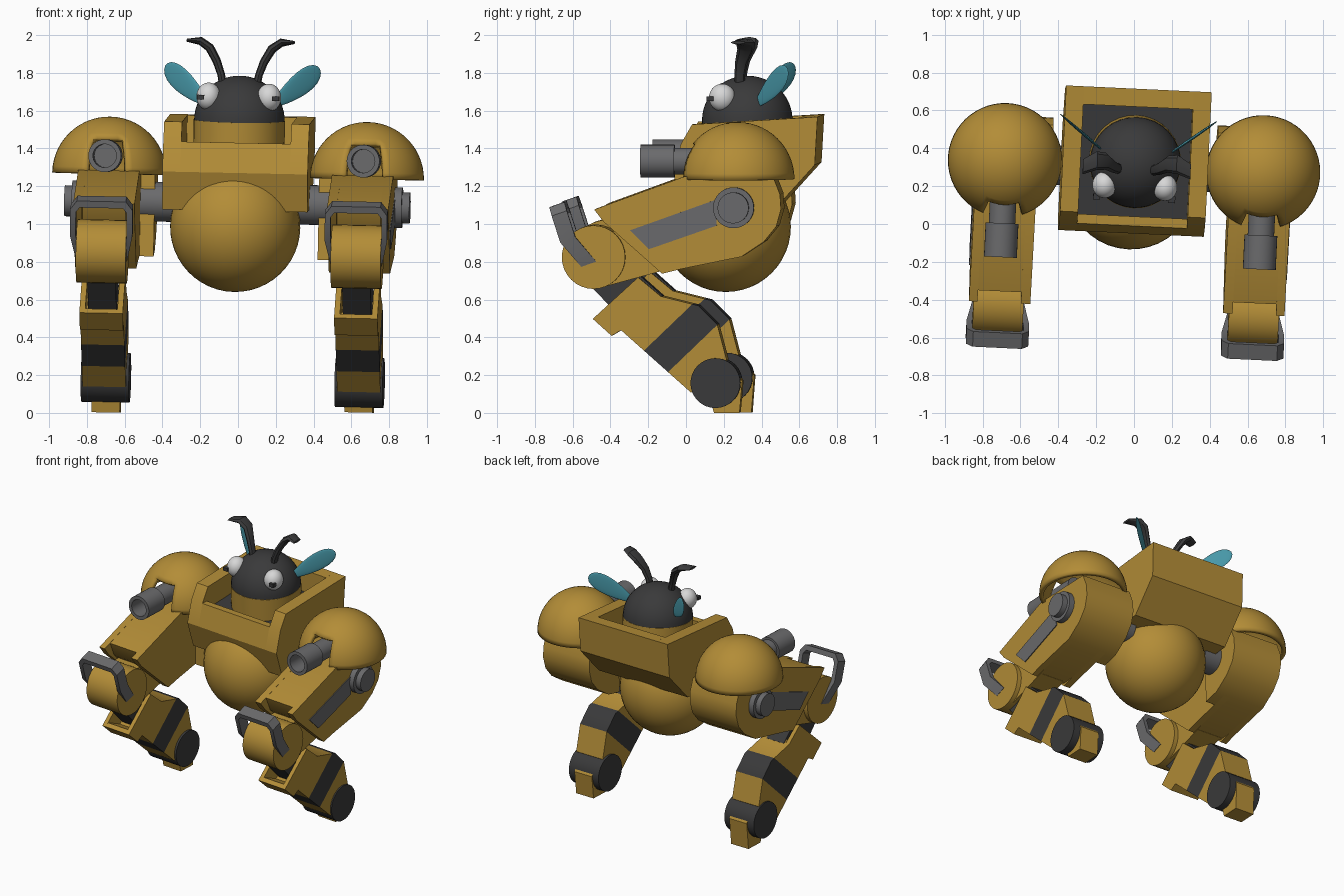
import bpy, bmesh, math
from mathutils import Matrix, Vector

if "Cube" in bpy.data.objects:
    bpy.data.objects.remove(bpy.data.objects["Cube"])


def material(name, rgb):
    m = bpy.data.materials.new(name)
    m.diffuse_color = (*rgb, 1)
    m.use_nodes = True
    m.node_tree.nodes["Principled BSDF"].inputs["Base Color"].default_value = m.diffuse_color
    return m


YELLOW = material("ochre_yellow", (0.45, 0.265, 0.038))
DARK = material("charcoal", (0.042, 0.042, 0.043))
GREY = material("steel_grey", (0.145, 0.145, 0.15))
WHITE = material("eye_white", (0.68, 0.68, 0.68))
TEAL = material("wing_teal", (0.065, 0.32, 0.40))

# Whole figure leans and turns slightly
PIVOT = Vector((0, 0.3, 1.25))
POSE = (Matrix.Translation(PIVOT) @ Matrix.Rotation(math.radians(-2.7), 4, 'Z')
        @ Matrix.Rotation(math.radians(1.2), 4, 'Y') @ Matrix.Translation(-PIVOT))
LIMB = Vector((0, 0.032, 0.014))


def finish(bm, name, mats, offset=None, recalc=True):
    if recalc:
        bmesh.ops.recalc_face_normals(bm, faces=bm.faces[:])
    bmesh.ops.transform(bm, matrix=POSE @ Matrix.Translation(offset or (0, 0, 0)), verts=bm.verts)
    bm.normal_update()
    for f in bm.faces:
        f.smooth = True
    for e in bm.edges:
        e.smooth = e.calc_face_angle(0) < math.radians(32)
    me = bpy.data.meshes.new(name)
    bm.to_mesh(me)
    bm.free()
    for m in (mats if isinstance(mats, tuple) else (mats,)):
        me.materials.append(m)
    ob = bpy.data.objects.new(name, me)
    bpy.context.collection.objects.link(ob)
    return ob


def prism_mesh(pts, x0, x1):
    """Extrude a (y, z) outline from x0 to x1."""
    bm = bmesh.new()
    f = bm.faces.new([bm.verts.new((x0, y, z)) for y, z in pts])
    r = bmesh.ops.extrude_face_region(bm, geom=[f])
    vs = [v for v in r["geom"] if isinstance(v, bmesh.types.BMVert)]
    bmesh.ops.translate(bm, verts=vs, vec=(x1 - x0, 0, 0))
    return bm


def prism(name, pts, x0, x1, mat, offset=None):
    return finish(prism_mesh(pts, x0, x1), name, mat, offset)


def lathe(name, start, axis, profile, mat, offset=None, segs=32):
    """Spin (distance, radius) pairs around an axis; radius 0 closes an end."""
    bm = bmesh.new()
    rot = Vector((0, 0, 1)).rotation_difference(Vector(axis)).to_matrix()
    rings = []
    for d, r in profile:
        rings.append([bm.verts.new(rot @ Vector((r * math.cos(a), r * math.sin(a), d)) + Vector(start))
                      for a in (2 * math.pi * i / segs for i in range(segs))])
    for a, b in zip(rings, rings[1:]):
        for i in range(segs):
            j = (i + 1) % segs
            bm.faces.new((a[i], a[j], b[j], b[i]))
    bmesh.ops.remove_doubles(bm, verts=bm.verts[:], dist=1e-5)
    return finish(bm, name, mat, offset)


def cylinder(name, start, axis, length, r, mat, offset=None):
    return lathe(name, start, axis, [(0, 0), (0, r), (length, r), (length, 0)], mat, offset)


def sphere(name, center, r, mat, scale=(1, 1, 1)):
    bm = bmesh.new()
    bmesh.ops.create_uvsphere(bm, u_segments=40, v_segments=24, radius=r)
    bmesh.ops.transform(bm, matrix=Matrix.Translation(center) @ Matrix.Diagonal((*scale, 1)), verts=bm.verts)
    return finish(bm, name, mat)


# Torso: ball belly and open tub
sphere("belly", (-0.005, 0.21, 0.985), 0.345, YELLOW)
lower = [(0.70, 1.32), (0.5, 1.1), (0.02, 1.07), (-0.05, 1.27), (-0.01, 1.43)]
for s, side in ((1, "right"), (-1, "left")):
    prism(f"tub_wall_{side}", lower + [(0.05, 1.535), (0.715, 1.575)], s * 0.29, s * 0.385, YELLOW)
prism("tub_middle", lower + [(0.04, 1.43), (0.04, 1.36), (0.62, 1.40), (0.62, 1.57), (0.715, 1.575)],
      -0.29, 0.29, YELLOW)
prism("tub_floor", [(0.04, 1.36), (0.04, 1.368), (0.62, 1.408), (0.62, 1.40)], -0.29, 0.29, DARK)

# Head: dark cap on a yellow collar
tilt = (0, -0.06, 1)
cylinder("collar", (0, 0.335, 1.37), tilt, 0.18, 0.242, YELLOW)
cap = [(0.237 * math.sin(a), 0.24 * math.cos(a)) for a in (math.pi / 2 * i / 14 for i in range(15))]
lathe("head", (0, 0.325, 1.548), tilt, [(0, 0)] + cap, DARK, segs=40)


def antenna(s, side):
    path = [(0.085, 0.29, 1.71, 0.022, 0.03), (0.10, 0.29, 1.79, 0.02, 0.028), (0.125, 0.30, 1.86, 0.022, 0.034),
            (0.165, 0.325, 1.93, 0.024, 0.045), (0.215, 0.325, 1.965, 0.022, 0.05), (0.285, 0.29, 1.967, 0.008, 0.04)]
    bm = bmesh.new()
    rings = []
    for i, (x, y, z, thin, wide) in enumerate(path):
        p, q = path[max(i - 1, 0)], path[min(i + 1, len(path) - 1)]
        t = Vector((q[0] - p[0], 0, q[2] - p[2])).normalized()
        n = Vector((-t.z, 0, t.x))
        ring = []
        for k in range(8):
            a = math.tau * k / 8
            v = Vector((x, y, z)) + n * thin * math.cos(a) + Vector((0, wide * math.sin(a), 0))
            ring.append(bm.verts.new((s * v.x, v.y, v.z)))
        rings.append(ring)
    for a, b in zip(rings, rings[1:]):
        for k in range(8):
            bm.faces.new((a[k], a[k - 1], b[k - 1], b[k]))
    bm.faces.new(rings[0])
    bm.faces.new(rings[-1])
    finish(bm, f"antenna_{side}", DARK)


def wing(s, side):
    base, tip = Vector((0.17, 0.375, 1.63)), Vector((0.405, 0.555, 1.825))
    u = (tip - base).normalized()
    w = (Vector((0, 0, 1)) - u * u.z).normalized()
    n = u.cross(w)
    bm = bmesh.new()
    bmesh.ops.create_uvsphere(bm, u_segments=24, v_segments=12, radius=1)
    for v in bm.verts:
        c = v.co.copy()
        p = (base + tip) / 2 + u * c.x * 0.185 + w * c.y * (0.06 + 0.025 * c.x) + n * c.z * 0.008
        v.co = (s * p.x, p.y, p.z)
    finish(bm, f"wing_{side}", TEAL)


def shoulder_dome(s, side):
    bm = bmesh.new()
    bmesh.ops.create_uvsphere(bm, u_segments=54, v_segments=28, radius=0.302)
    bmesh.ops.delete(bm, geom=[v for v in bm.verts if v.co.z < -1e-4], context='VERTS')
    # Opening for the cannon
    gone = [f for f in bm.faces if f.calc_center_median().y < 0 and f.calc_center_median().z < 0.19
            and abs(math.atan2(f.calc_center_median().x, -f.calc_center_median().y)) < math.radians(20)]
    bmesh.ops.delete(bm, geom=gone, context='FACES')
    ob = finish(bm, f"shoulder_dome_{side}", YELLOW, Vector((s * 0.683, 0.273, 1.238)) + LIMB, recalc=False)
    m = ob.modifiers.new("shell", 'SOLIDIFY')
    m.thickness, m.offset = 0.03, -1


def shin(s, side):
    spur = [(-0.49, 0.50), (-0.39, 0.41), (-0.34, 0.44), (0.03, 0.11), (0.22, 0.28),
            (0.17, 0.47), (0.07, 0.57), (-0.13, 0.62)]
    parts = (("shin_core", spur + [(-0.15, 0.64), (-0.33, 0.462), (-0.465, 0.522)], 0.59, 0.76),
             ("shin_inner_plate", spur + [(-0.25, 0.72)], 0.56, 0.59),
             ("shin_outer_plate", spur + [(-0.25, 0.72)], 0.76, 0.79))
    n = Vector((0, 0.69, -0.72))
    for name, pts, x0, x1 in parts:
        bm = prism_mesh(pts, s * x0, s * x1)
        # Dark band across the limb
        for t in (-0.39, -0.22):
            bmesh.ops.bisect_plane(bm, geom=bm.verts[:] + bm.edges[:] + bm.faces[:],
                                   plane_co=n * (t / n.length_squared), plane_no=n)
        for f in bm.faces:
            f.material_index = int(-0.39 < f.calc_center_bounds().dot(n) < -0.22)
        finish(bm, f"{name}_{side}", (YELLOW, DARK), LIMB)


def knee_guard(s, side):
    outer = [(0.135, 0.79), (0.165, 0.92), (0.165, 1.06), (0.13, 1.105)]
    inner = [(0.105, 0.79), (0.135, 0.92), (0.135, 1.045), (0.115, 1.07)]
    row = lambda pts: pts + [(-x, z) for x, z in reversed(pts)]
    bm = bmesh.new()
    quads = []
    for x, z in zip(row(outer), row(inner)):
        ring = []
        for (px, pz), dy in ((x, -0.04), (x, 0.04), (z, 0.04), (z, -0.04)):
            y = -0.53 - 0.85 * (pz - 0.79) if pz < 0.92 else -0.64 - 0.32 * (pz - 0.92)
            ring.append(bm.verts.new((s * 0.675 + px, y + 0.02 + dy, pz + dy * 0.35)))
        quads.append(ring)
    for a, b in zip(quads, quads[1:]):
        for k in range(4):
            bm.faces.new((a[k], a[k - 1], b[k - 1], b[k]))
    bm.faces.new(quads[0])
    bm.faces.new(quads[-1])
    finish(bm, f"knee_guard_{side}", GREY, LIMB)


for s, side in ((1, "right"), (-1, "left")):
    X = (s, 0, 0)
    # Face
    sphere(f"eye_{side}", (s * 0.16, 0.2, 1.672), 0.07, WHITE, (0.92, 1, 1.05))
    prism(f"pupil_{side}", [(0.12, 1.655), (0.155, 1.655), (0.155, 1.68), (0.12, 1.68)], s * 0.18, s * 0.217, DARK)
    antenna(s, side)
    wing(s, side)

    # Axle, hub and thigh
    cylinder(f"axle_{side}", (s * 0.3, 0.26, 1.095), X, 0.3, 0.105, GREY, LIMB)
    lathe(f"hub_{side}", (s * 0.8, 0.26, 1.09), X,
          [(0, 0), (0, 0.108), (0.075, 0.108), (0.075, 0.082), (0.115, 0.082), (0.115, 0)], GREY, LIMB)
    rear = [(-0.02, 0.765), (0.3, 0.83), (0.42, 0.91), (0.485, 0.99), (0.51, 1.08), (0.505, 1.16),
            (0.47, 1.25), (0.0, 1.255)]
    cheek = rear + [(-0.48, 1.08), (-0.43, 1.015), (-0.12, 0.74)]
    prism(f"thigh_outer_{side}", cheek, s * 0.79, s * 0.835, YELLOW, LIMB)
    prism(f"thigh_inner_{side}", cheek, s * 0.51, s * 0.56, YELLOW, LIMB)
    prism(f"thigh_core_{side}", rear + [(-0.42, 1.10), (-0.37, 0.99), (-0.12, 0.76)],
          s * 0.56, s * 0.79, YELLOW, LIMB)
    prism(f"hip_block_{side}", [(0.18, 0.805)] + rear[1:7] + [(0.18, 1.25)], s * 0.435, s * 0.51, YELLOW, LIMB)
    prism(f"thigh_stripe_{side}", [(-0.29, 0.97), (0.16, 1.13), (0.17, 0.995), (-0.19, 0.87)],
          s * 0.833, s * 0.841, GREY, LIMB)

    # Shoulder dome with cannon
    shoulder_dome(s, side)
    lathe(f"cannon_{side}", (s * 0.685, 0.2, 1.333), (0, -1, 0),
          [(0, 0), (0, 0.07), (0.26, 0.07), (0.26, 0.087), (0.44, 0.087), (0.44, 0.062), (0.3, 0.062), (0.3, 0)],
          GREY, LIMB)

    # Knee, shin and foot
    prism(f"knee_link_{side}", [(-0.42, 0.96), (-0.44, 0.667), (-0.1, 0.76), (0, 1)],
          s * 0.575, s * 0.775, YELLOW, LIMB)
    cylinder(f"knee_{side}", (s * 0.543, -0.485, 0.827), X, 0.265, 0.168, YELLOW, LIMB)
    knee_guard(s, side)
    prism(f"shin_neck_{side}", [(-0.5, 0.67), (-0.3, 0.46), (-0.12, 0.62), (-0.3, 0.78)],
          s * 0.6, s * 0.75, DARK, LIMB)
    shin(s, side)
    cylinder(f"ankle_{side}", (s * 0.545, 0.16, 0.16), X, 0.255, 0.132, DARK, LIMB)
    ground = 0.002 if s > 0 else -0.026
    prism(f"foot_{side}", [(0.15, ground), (0.285, ground), (0.3, 0.17), (0.25, 0.24), (0.12, 0.1)],
          s * 0.595, s * 0.745, YELLOW, LIMB)
